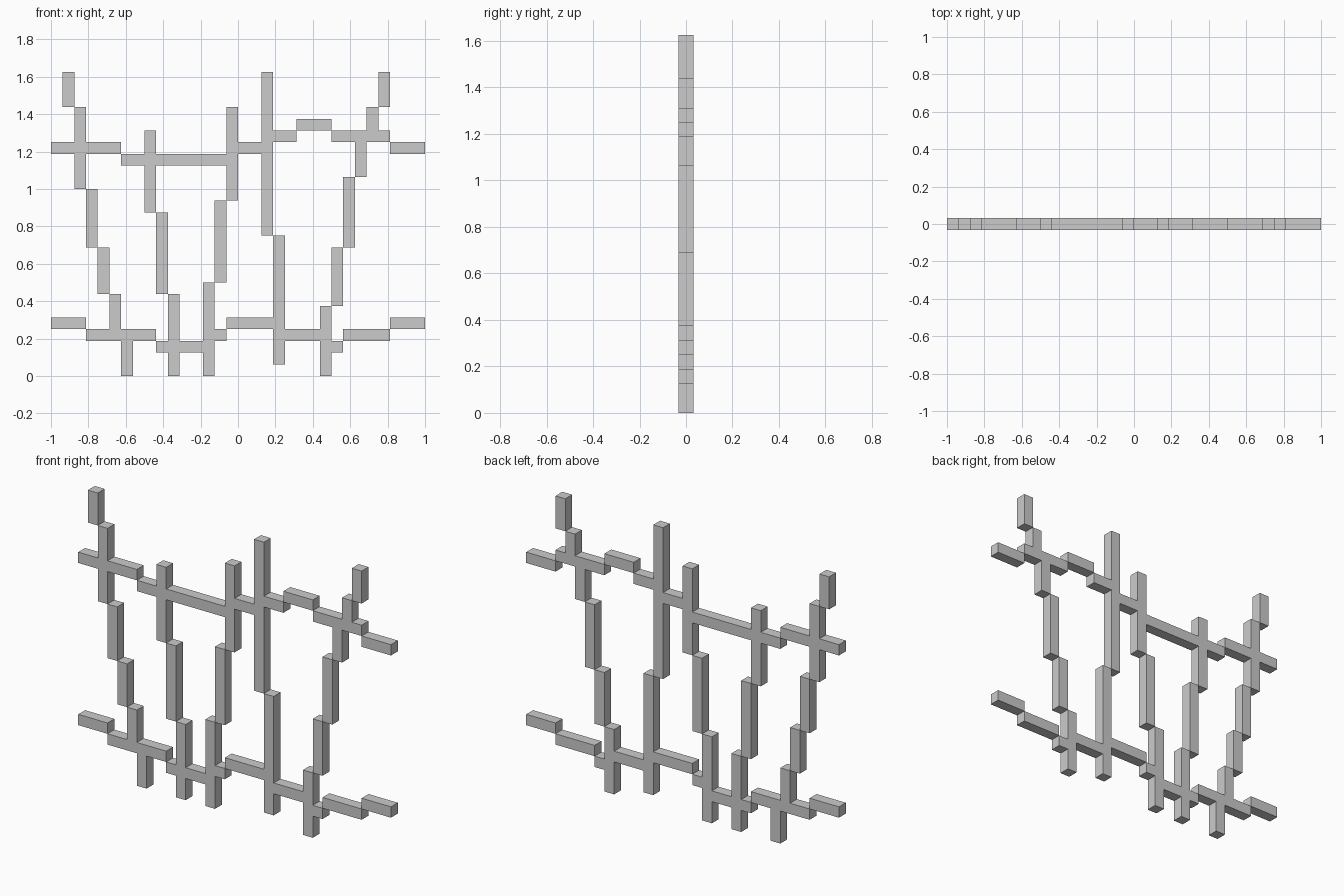
import bpy, bmesh

if "Cube" in bpy.data.objects:
    bpy.data.objects.remove(bpy.data.objects["Cube"])

U = 1 / 16      # block size
H = U / 2       # half thickness

# Leaning posts: (column, bottom, top) in blocks
POSTS = {
    "post_far_left": [(-15, 23, 26), (-14, 16, 23), (-13, 11, 16),
                      (-12, 7, 11), (-11, 3, 7), (-10, 0, 3)],
    "post_left": [(-8, 14, 21), (-7, 7, 14), (-6, 0, 7)],
    "post_middle": [(-1, 15, 23), (-2, 8, 15), (-3, 0, 8)],
    "post_right": [(2, 12, 26), (3, 1, 12)],
    "post_far_right": [(12, 23, 26), (11, 20, 23), (10, 17, 20),
                       (9, 11, 17), (8, 6, 11), (7, 0, 6)],
}
# Stepped rails: (start column, end column, row) in blocks
RAILS = {
    "upper_rail": [(-16, -10, 19), (-10, -1, 18), (0, 3, 19), (3, 5, 20),
                   (5, 8, 21), (8, 13, 20), (13, 16, 19)],
    "lower_rail": [(-16, -13, 4), (-13, -7, 3), (-7, -2, 2), (-2, -1, 3),
                   (-1, 4, 4), (4, 8, 3), (8, 9, 2), (9, 13, 3), (13, 16, 4)],
}

parts = {n: {(x, z) for x, a, b in runs for z in range(a, b)}
         for n, runs in POSTS.items()}
post_cells = set().union(*parts.values())
for n, runs in RAILS.items():
    parts[n] = {(x, z) for a, b, z in runs for x in range(a, b)} - post_cells
solid = set().union(*parts.values())


def build(name, cells):
    """Skin of a set of blocks, open where it joins a neighbouring part."""
    bm = bmesh.new()

    def quad(*pts):
        bm.faces.new([bm.verts.new((x * U, y * H, z * U)) for x, y, z in pts])

    for x, z in cells:
        ring = [(x, z), (x + 1, z), (x + 1, z + 1), (x, z + 1)]
        quad(*[(a, -1, b) for a, b in ring])
        quad(*[(a, 1, b) for a, b in reversed(ring)])
        sides = [(0, -1), (1, 0), (0, 1), (-1, 0)]
        for i, (dx, dz) in enumerate(sides):
            if (x + dx, z + dz) not in solid:
                (a, b), (c, d) = ring[i], ring[(i + 1) % 4]
                quad((a, -1, b), (a, 1, b), (c, 1, d), (c, -1, d))
    bmesh.ops.remove_doubles(bm, verts=bm.verts[:], dist=1e-4)
    # Merge block faces into long flat ones
    bmesh.ops.dissolve_limit(bm, angle_limit=0.01, verts=bm.verts[:],
                             edges=bm.edges[:])
    me = bpy.data.meshes.new(name)
    bm.to_mesh(me)
    bm.free()
    bpy.context.collection.objects.link(bpy.data.objects.new(name, me))


for part_name, part_cells in parts.items():
    build(part_name, part_cells)
